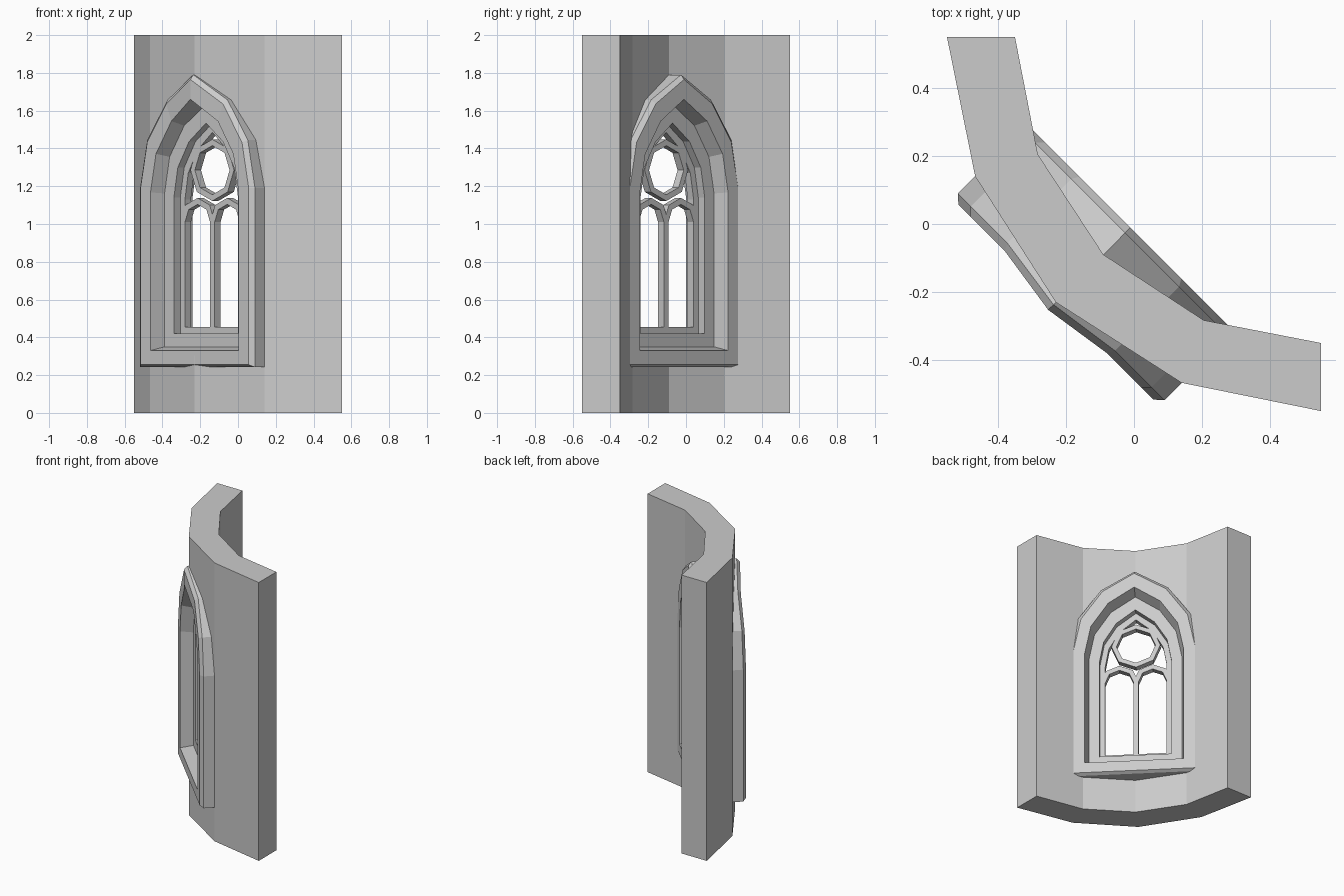
import bpy, bmesh
from math import sin, cos, pi, acos, sqrt

if "Cube" in bpy.data.objects:
    bpy.data.objects.remove(bpy.data.objects["Cube"])

S = sqrt(0.5)
SPLIT = 0.17          # mid depth of the window, which is symmetric front/back


def place(u, d, z):
    """Window coordinates (across, outward depth, height) to world."""
    return ((u - d) * S, (-u - d) * S, z)


def make(name, verts, faces):
    bm = bmesh.new()
    vs = [bm.verts.new(v) for v in verts]
    for f in faces:
        bm.faces.new([vs[i] for i in f])
    bmesh.ops.recalc_face_normals(bm, faces=bm.faces)
    me = bpy.data.meshes.new(name)
    bm.to_mesh(me)
    bm.free()
    ob = bpy.data.objects.new(name, me)
    bpy.context.collection.objects.link(ob)
    return ob


def prism(name, bottom, top):
    n = len(bottom)
    faces = [list(range(n)), list(range(n, 2 * n))]
    faces += [(i, (i + 1) % n, n + (i + 1) % n, n + i) for i in range(n)]
    return make(name, bottom + top, faces)


def sweep(name, rings, closed=True):
    """Skin a closed profile made of equal-length outlines."""
    m, n = len(rings), len(rings[0])
    verts = [v for r in rings for v in r]
    faces = []
    for j in range(m):
        k = (j + 1) % m
        for i in range(n if closed else n - 1):
            q = (i + 1) % n
            faces.append((j * n + i, j * n + q, k * n + q, k * n + i))
    if not closed:
        faces += [[j * n for j in range(m)], [j * n + n - 1 for j in range(m)]]
    return make(name, verts, faces)


def outline(t):
    """Pointed-arch outline, inset by t."""
    w = 0.405 - t
    zb = 0.255 + (t if t > 0 else t * 0.5)
    zs = 1.19 - 0.3 * max(t, 0)
    h = 1.765 - t * (1.4 if t > 0 else 1.0) - zs
    c = (h * h - w * w) / (2 * w)
    r = w + c
    end = acos(c / r)
    arc = [(r * cos(end * i / 3) - c, zs + r * sin(end * i / 3)) for i in range(3)]
    return [(-w, zb), (w, zb)] + arc + [(0, zs + h)] + [(-u, z) for u, z in reversed(arc)]


def band(name, outer, inner, d0, d1, closed=True):
    rings = [[place(u, d, z) for u, z in pts]
             for pts, d in ((outer, d0), (outer, d1), (inner, d1), (inner, d0))]
    return sweep(name, rings, closed)


# Faceted wall, plan mirrored about its diagonal
outer_half = [(-0.55, 0.55), (-0.467, 0.14), (-0.23, -0.23)]
inner_half = [(-0.35, 0.55), (-0.283, 0.205), (-0.09, -0.09)]
mirrored = lambda half: half + [(y, x) for x, y in reversed(half[:-1])]
plan = mirrored(outer_half) + mirrored(inner_half)[::-1]
wall = prism("wall", [(x, y, 0) for x, y in plan], [(x, y, 2) for x, y in plan])

# Opening through the wall, hidden inside the frame moulding
hole = outline(0.05)
cutter = prism("opening_cutter", [place(u, -0.2, z) for u, z in hole],
               [place(u, 0.6, z) for u, z in hole])
cutter.hide_render = True
cutter.hide_viewport = True
mod = wall.modifiers.new("opening", 'BOOLEAN')
mod.operation = 'DIFFERENCE'
mod.solver = 'EXACT'
mod.object = cutter

# Stepped frame moulding; the front apex leans slightly outward
half = [(-0.025, 0.303), (0, 0.325), (0.075, 0.325), (0.095, 0.24), (0.165, 0.24)]
profile = half + [(t, 2 * SPLIT - d) for t, d in reversed(half)]
rings = []
for t, d in profile:
    rings.append([place(u, d + (0.032 if i == 5 and d > 0.29 else 0), z)
                  for i, (u, z) in enumerate(outline(t))])
sweep("window_frame", rings)

# Tracery border
D0, D1 = SPLIT - 0.022, SPLIT + 0.022
band("tracery_border", outline(0.16), outline(0.2), D0, D1)

# Octagonal eye
def octagon(r):
    return [(r * sin(i * pi / 4), 1.285 + r * cos(i * pi / 4)) for i in range(8)]

band("tracery_ring", octagon(0.163), octagon(0.13), D0 - 0.001, D1 + 0.001)

# Twin round-headed lights
def light(cx, r):
    return [(cx + r * cos(i * pi / 4), 1.01 + r * sin(i * pi / 4)) for i in range(5)]

for side, cx in (("left", -0.111), ("right", 0.111)):
    band("light_arch_" + side, light(cx, 0.128), light(cx, 0.094), D0, D1, closed=False)

# Central mullion
post = [(-0.017, 0.44), (0.017, 0.44), (0.017, 1.03), (-0.017, 1.03)]
prism("mullion", [place(u, D0, z) for u, z in post], [place(u, D1, z) for u, z in post])
